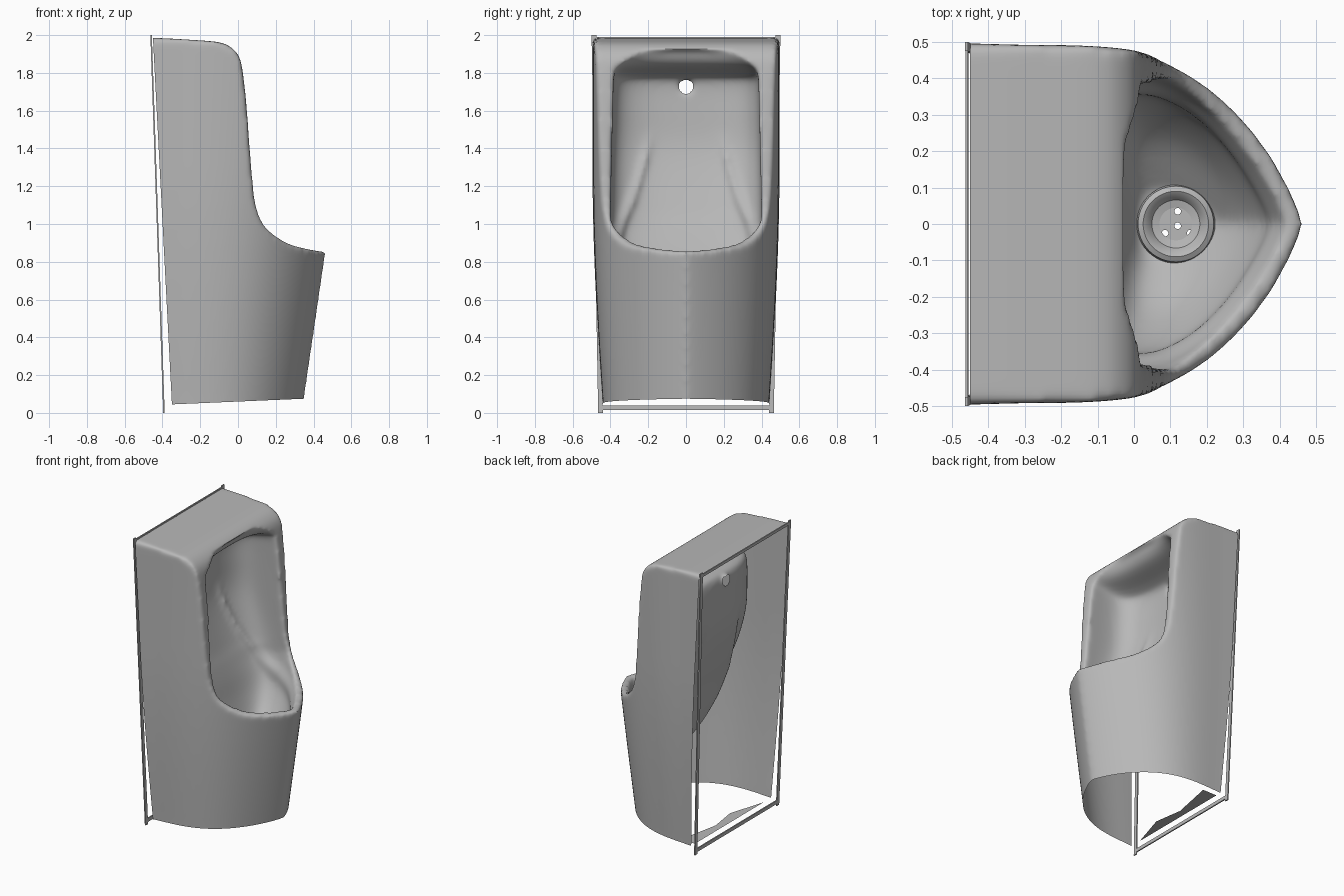
import bpy, bmesh, math
from mathutils import Vector

cube = bpy.data.objects.get("Cube")
if cube:
    bpy.data.objects.remove(cube)

ceramic = bpy.data.materials.new("grey ceramic")
ceramic.use_nodes = True
GREY = (0.48, 0.48, 0.48, 1)
ceramic.diffuse_color = GREY
ceramic.node_tree.nodes["Principled BSDF"].inputs["Base Color"].default_value = GREY


def add_object(name, bm):
    mesh = bpy.data.meshes.new(name)
    bmesh.ops.recalc_face_normals(bm, faces=bm.faces)
    bm.to_mesh(mesh)
    bm.free()
    mesh.materials.append(ceramic)
    obj = bpy.data.objects.new(name, mesh)
    bpy.context.collection.objects.link(obj)
    return obj


def loft(name, rings, capped=True):
    """Skin a list of closed rings of equal length."""
    bm = bmesh.new()
    rows = [[bm.verts.new(p) for p in ring] for ring in rings]
    n = len(rows[0])
    for a, b in zip(rows, rows[1:]):
        for i in range(n):
            j = (i + 1) % n
            bm.faces.new((a[i], a[j], b[j], b[i]))
    if capped:
        bm.faces.new(rows[0])
        bm.faces.new(rows[-1])
    return add_object(name, bm)


def spline(keys, steps):
    """Smooth path through key tuples."""
    keys = [Vector(k) for k in keys]
    ext = [keys[0]] + keys + [keys[-1]]
    out = []
    for a, b, c, d in zip(ext, ext[1:], ext[2:], ext[3:]):
        for k in range(steps):
            t = k / steps
            out.append(b + (c - a) * (t / 2) + (a * 2 - b * 5 + c * 4 - d) * (t * t / 2)
                       + (b * 3 - a - c * 3 + d) * (t ** 3 / 2))
    return out + [keys[-1]]


def bake(obj, least=1):
    """Apply every modifier, keeping the old mesh if the result is empty."""
    bpy.context.view_layer.update()
    deps = bpy.context.evaluated_depsgraph_get()
    mesh = bpy.data.meshes.new_from_object(obj.evaluated_get(deps))
    obj.modifiers.clear()
    if len(mesh.polygons) < least:
        return False
    obj.data = mesh
    return True


def combine(obj, other, operation):
    mod = obj.modifiers.new("cut", "BOOLEAN")
    mod.operation, mod.solver, mod.object = operation, "EXACT", other
    bake(obj)
    bpy.data.objects.remove(other)


def cylinder(name, radius, depth, centre, axis="Z"):
    bm = bmesh.new()
    bmesh.ops.create_cone(bm, cap_ends=True, segments=24, radius1=radius, radius2=radius, depth=depth)
    obj = add_object(name, bm)
    obj.location = centre
    if axis == "X":
        obj.rotation_euler.y = math.pi / 2
    return obj


def nose(s, power):
    return max(0.0, 1 - s ** power) ** 0.82


def mirrored(half):
    """Close a half outline running from the back (y >= 0) to the nose."""
    return half + [Vector((p.x, -p.y, p.z)) for p in reversed(half[:-1])]


# Outer body: rounded D sections, widening upwards
def body_ring(z):
    xf = 0.35 + 0.147 * (z - 0.07)
    w = 0.437 + 0.055 * math.sin(min(max(z, 0) / 1.3, 1) * math.pi / 2)
    half = [Vector((-0.6, w + 0.008, z))]
    for i in range(41):
        s = math.sin(i / 40 * math.pi / 2)
        half.append(Vector((-0.3 + (xf + 0.3) * s, w * nose(s, 3), z)))
    return mirrored(half)


body = loft("urinal_body", [body_ring(-0.11 + 0.1 * i) for i in range(23)])

# Side profile trims the top, the tall front edge and the lip
side = [(-0.8, 1.99), (-0.45, 1.985), (-0.25, 1.975), (-0.1, 1.962), (-0.03, 1.93), (0.012, 1.87),
        (0.032, 1.75), (0.047, 1.6), (0.062, 1.4), (0.085, 1.15), (0.11, 1.05), (0.16, 0.97),
        (0.25, 0.905), (0.35, 0.872), (0.46, 0.856), (0.7, 0.845)]
side = [(p.x, p.y) for p in spline(side, 4)] + [(0.7, -0.05), (-0.8, -0.05)]
trim = loft("side_trim", [[(x, y, z) for x, z in side] for y in (-0.8, 0.8)])
combine(body, trim, "INTERSECT")

# Basin cavity: height, back, front, half width
basin = spline([(0.50, 0.02, 0.21, 0.09), (0.53, 0.0, 0.25, 0.13), (0.62, -0.04, 0.32, 0.24),
                (0.75, -0.09, 0.385, 0.33), (0.88, -0.13, 0.425, 0.38), (0.98, -0.165, 0.48, 0.40),
                (1.1, -0.21, 0.8, 0.4), (1.38, -0.29, 1.2, 0.395), (1.6, -0.305, 1.2, 0.39),
                (1.75, -0.3, 1.2, 0.385), (1.79, -0.25, 1.2, 0.38), (1.83, -0.12, 1.2, 0.37),
                (1.865, -0.07, 1.2, 0.355), (1.92, -0.045, 1.2, 0.32)], 8)
ridge = [(0, 1.6), (0.12, 1.42), (0.2, 1.16), (0.32, 0.96), (0.55, 0.85), (0.8, 0.79), (1, 0.77)]


def ridge_height(t):
    for (t0, z0), (t1, z1) in zip(ridge, ridge[1:]):
        if t <= t1:
            return z0 + (z1 - z0) * (t - t0) / (t1 - t0)


def basin_point(key, t):
    z, xb, xf, w = key
    xm = xb + min(0.3 * (xf - xb), 0.24)
    if t < 0.5:
        a = t * math.pi
        p = Vector((xm - (xm - xb) * math.cos(a) ** 0.6, w * math.sin(a) ** 0.7, z))
    else:
        s = math.sin((t - 0.5) * math.pi)
        p = Vector((xm + (xf - xm) * s, w * nose(s, 1.75), z))
    # Splash ridge running down the wall and round the nose
    rise = (0.03 - 0.015 * t) * math.exp(-((z - ridge_height(t)) / 0.05) ** 2)
    rise *= min(1, max(0, (t - 0.1) / 0.05))
    return p + (Vector((0.1, 0, z)) - p).normalized() * rise


def basin_ring(key):
    return mirrored([basin_point(key, i / 48) for i in range(49)])[:-1]


combine(body, loft("basin_cutter", [basin_ring(k) for k in basin]), "DIFFERENCE")

# Water inlet in the back wall
combine(body, cylinder("inlet", 0.036, 0.2, (-0.26, 0, 1.73), "X"), "DIFFERENCE")

# Soften every edge like glazed ceramic
for mode in ("VOXEL", "SMOOTH"):
    remesh = body.modifiers.new("remesh", "REMESH")
    remesh.mode, remesh.voxel_size, remesh.octree_depth = mode, 0.0125, 8
    if bake(body, 9000):
        soft = body.modifiers.new("soften", "SMOOTH")
        soft.factor, soft.iterations = 0.5, 16
        bake(body)
        break

# Open the back and the underside, the inlet end and the drain
bm = bmesh.new()
bm.from_mesh(body.data)
for co, no in (((-0.45, 0, 1.98), (-1.93, 0, -0.1)), ((-0.35, 0, 0.045), (0.043, 0, -1))):
    bmesh.ops.bisect_plane(bm, geom=bm.verts[:] + bm.edges[:] + bm.faces[:],
                           plane_co=co, plane_no=no, clear_outer=True)
holes = []
for f in bm.faces:
    c = f.calc_center_median()
    at_inlet = c.x < -0.314 and math.hypot(c.y, c.z - 1.73) < 0.06
    at_drain = 0.4 < c.z < 0.56 and math.hypot(c.x - 0.115, c.y) < 0.085 and abs(f.normal.z) > 0.5
    if at_inlet or at_drain:
        holes.append(f)
bmesh.ops.delete(bm, geom=holes, context="FACES")
bm.to_mesh(body.data)
bm.free()
body.data.materials.clear()
body.data.materials.append(ceramic)

# Drain strainer: turned dish with a raised rim and pierced centre
dish = [(0.108, 0.515), (0.104, 0.54), (0.09, 0.548), (0.078, 0.54), (0.066, 0.522), (0.045, 0.517),
        (0.045, 0.507), (0.075, 0.507)]
rings = [[(0.115 + r * math.cos(a * math.pi / 24), r * math.sin(a * math.pi / 24), z)
          for a in range(48)] for r, z in dish]
strainer = loft("drain_strainer", rings + [rings[0]], False)
plate = cylinder("drain_plate", 0.047, 0.008, (0.115, 0, 0.512))
for i in range(4):
    a = math.radians(90 + 120 * i)
    r = 0.04 if i < 3 else 0
    hole = cylinder("drain_hole", 0.009, 0.1, (0.12 + r * math.cos(a), r * math.sin(a) - 0.005, 0.512))
    combine(plate, hole, "DIFFERENCE")


# Thin wall frame behind the open back
def strip(name, corners):
    bm = bmesh.new()
    bm.faces.new([bm.verts.new((-0.46 + (2 - z) * 0.034, y, z)) for y, z in corners])
    obj = add_object(name, bm)
    mod = obj.modifiers.new("thickness", "SOLIDIFY")
    mod.thickness, mod.offset = 0.008, 0


for label, s in (("left", 1), ("right", -1)):
    strip("wall_frame_" + label, [(s * 0.475, 2), (s * 0.5, 2), (s * 0.465, 0), (s * 0.44, 0)])
strip("wall_frame_top", [(-0.5, 1.97), (0.5, 1.97), (0.5, 1.99), (-0.5, 1.99)])
strip("wall_frame_bottom", [(-0.46, 0.015), (0.46, 0.015), (0.46, 0.04), (-0.46, 0.04)])

# Remaining strip of floor at the back
bm = bmesh.new()
bm.faces.new([bm.verts.new((x, y, 0.045)) for x, y in
              ((-0.35, -0.36), (-0.35, 0.4), (-0.24, 0.4), (-0.3, 0.1), (-0.27, -0.1))])
add_object("floor_strip", bm)

for obj in (body, strainer):
    bpy.ops.object.select_all(action="DESELECT")
    obj.select_set(True)
    bpy.context.view_layer.objects.active = obj
    bpy.ops.object.shade_smooth_by_angle(angle=math.radians(40))
